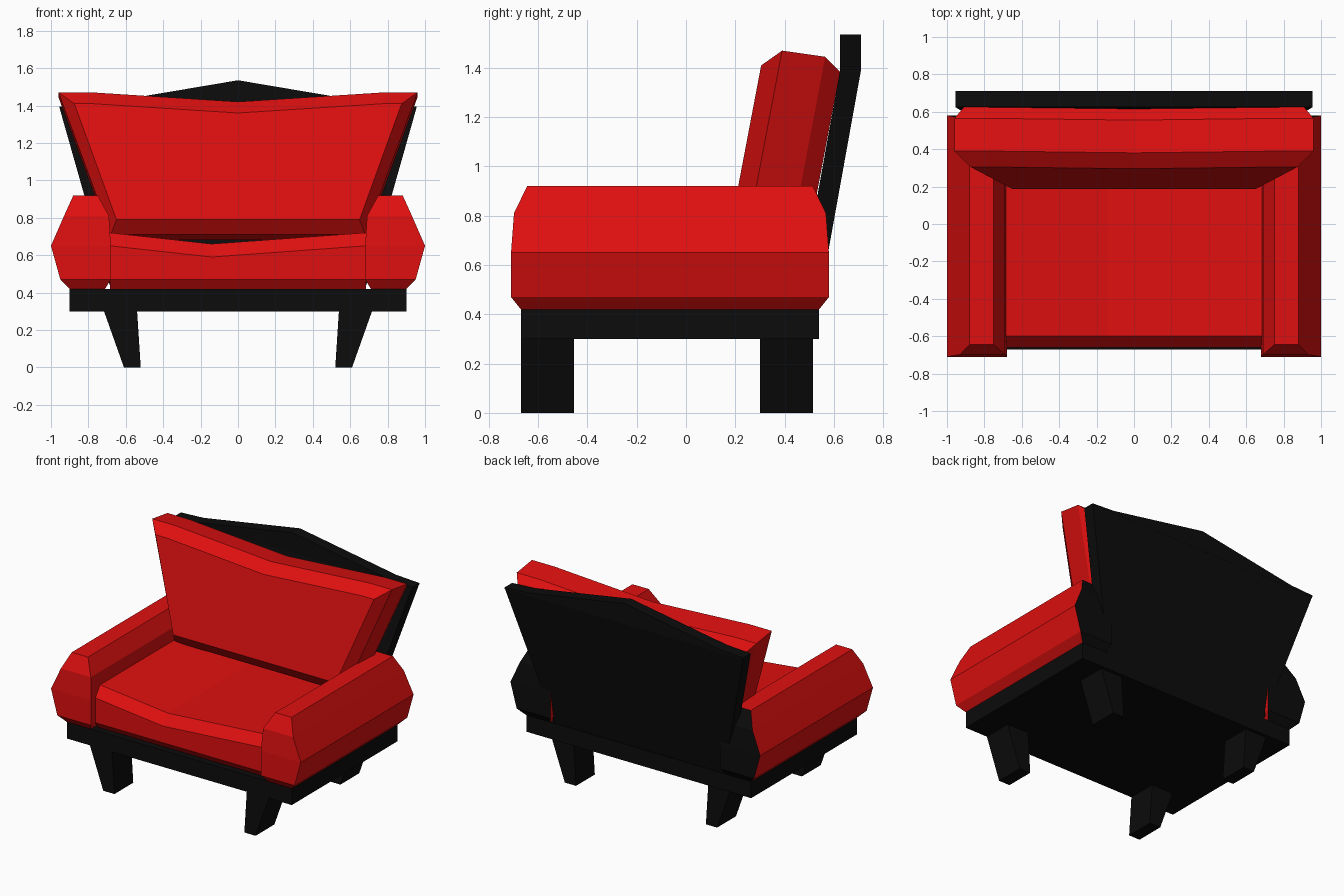
import bpy
import bmesh

cube = bpy.data.objects.get("Cube")
if cube:
    bpy.data.objects.remove(cube)


def material(name, color):
    mat = bpy.data.materials.new(name)
    mat.use_nodes = True
    mat.diffuse_color = color
    mat.node_tree.nodes["Principled BSDF"].inputs["Base Color"].default_value = color
    return mat


RED = material("red upholstery", (0.74, 0.005, 0.005, 1))
BLACK = material("black frame", (0.0035, 0.0035, 0.0035, 1))


def loft(name, rings, mats, rule=None):
    """Skin equal-sized vertex rings, cap both ends, optionally colour faces by rule."""
    bm = bmesh.new()
    loops = [[bm.verts.new(p) for p in ring] for ring in rings]
    n = len(rings[0])
    for a, b in zip(loops, loops[1:]):
        for i in range(n):
            j = (i + 1) % n
            bm.faces.new((a[i], a[j], b[j], b[i]))
    bm.faces.new(loops[0])
    bm.faces.new(loops[-1])
    bmesh.ops.recalc_face_normals(bm, faces=bm.faces)
    bm.normal_update()
    for f in bm.faces:
        f.material_index = 1 if rule and rule(f) else 0
    mesh = bpy.data.meshes.new(name)
    bm.to_mesh(mesh)
    bm.free()
    for m in mats:
        mesh.materials.append(m)
    obj = bpy.data.objects.new(name, mesh)
    bpy.context.collection.objects.link(obj)
    return obj


def rect(x0, x1, y0, y1, z):
    return [(x0, y0, z), (x1, y0, z), (x1, y1, z), (x0, y1, z)]


def mirrored(points):
    """Right half of an outline, listed bottom to top centre, completed to a loop."""
    return points + [(-x, z) for x, z in reversed(points) if x > 0]


# Base frame
loft("base_frame", [rect(-0.9, 0.9, -0.67, 0.54, z) for z in (0.30, 0.42)], [BLACK])

# Tapered legs and armrests, one per side
ARM_LEVELS = [  # z, inner x, outer x, end inset
    (0.42, 0.71, 0.90, 0.04), (0.47, 0.68, 0.95, 0), (0.65, 0.68, 1.0, 0),
    (0.81, 0.69, 0.93, 0.012), (0.92, 0.75, 0.88, 0.065)]
for side, s in (("left", 1), ("right", -1)):
    for end, y0, y1 in (("front", -0.67, -0.455), ("back", 0.30, 0.515)):
        loft(f"{end}_{side}_leg",
             [rect(s * 0.52, s * 0.61, y0, y1, 0), rect(s * 0.54, s * 0.72, y0, y1, 0.31)],
             [BLACK])
    loft(f"{side}_armrest",
         [rect(s * a, s * b, -0.71 + e, 0.58 - e, z) for z, a, b, e in ARM_LEVELS],
         [RED, BLACK], lambda f: f.calc_center_median().y > 0.5)

# Seat cushion with a sagging top
SEAT = [(-0.62, 0.42), (-0.66, 0.47), (-0.66, 0.65), (-0.60, 0.72), (0.45, 0.72), (0.45, 0.42)]
loft("seat_cushion",
     [[(x, y, z - (sag if z > 0.5 else 0)) for y, z in SEAT]
      for x, sag in ((-0.685, 0), (-0.14, 0.06), (0.685, 0))], [RED])

# Reclined back cushion: bevelled front, full middle, bevelled rear
LEAN = 0.19
BACK_LAYERS = [  # y at top, top z, top half width, bottom z, bottom half width
    (0.305, 1.41, 0.875, 0.79, 0.65), (0.39, 1.47, 0.96, 0.71, 0.68),
    (0.565, 1.445, 0.96, 0.68, 0.68), (0.625, 1.385, 0.91, 0.74, 0.65)]
rings = []
for y, top, w, bottom, wb in BACK_LAYERS:
    outline = mirrored([(wb, bottom), (w, top), (0.78, top), (0, top - 0.05)])
    rings.append([(x, y + LEAN * (z - top), z) for x, z in outline])
loft("back_cushion", rings, [RED])

# Leaning backboard and its upright peaked crest
loft("backboard", [rect(-0.68, 0.68, 0.45, 0.535, 0.42),
                   rect(-0.955, 0.955, 0.625, 0.71, 1.39)], [BLACK])
crest = mirrored([(0.955, 1.385), (0.955, 1.395), (0.77, 1.405), (0, 1.535)])
loft("backboard_crest", [[(x, y, z) for x, z in crest] for y in (0.625, 0.71)], [BLACK])
